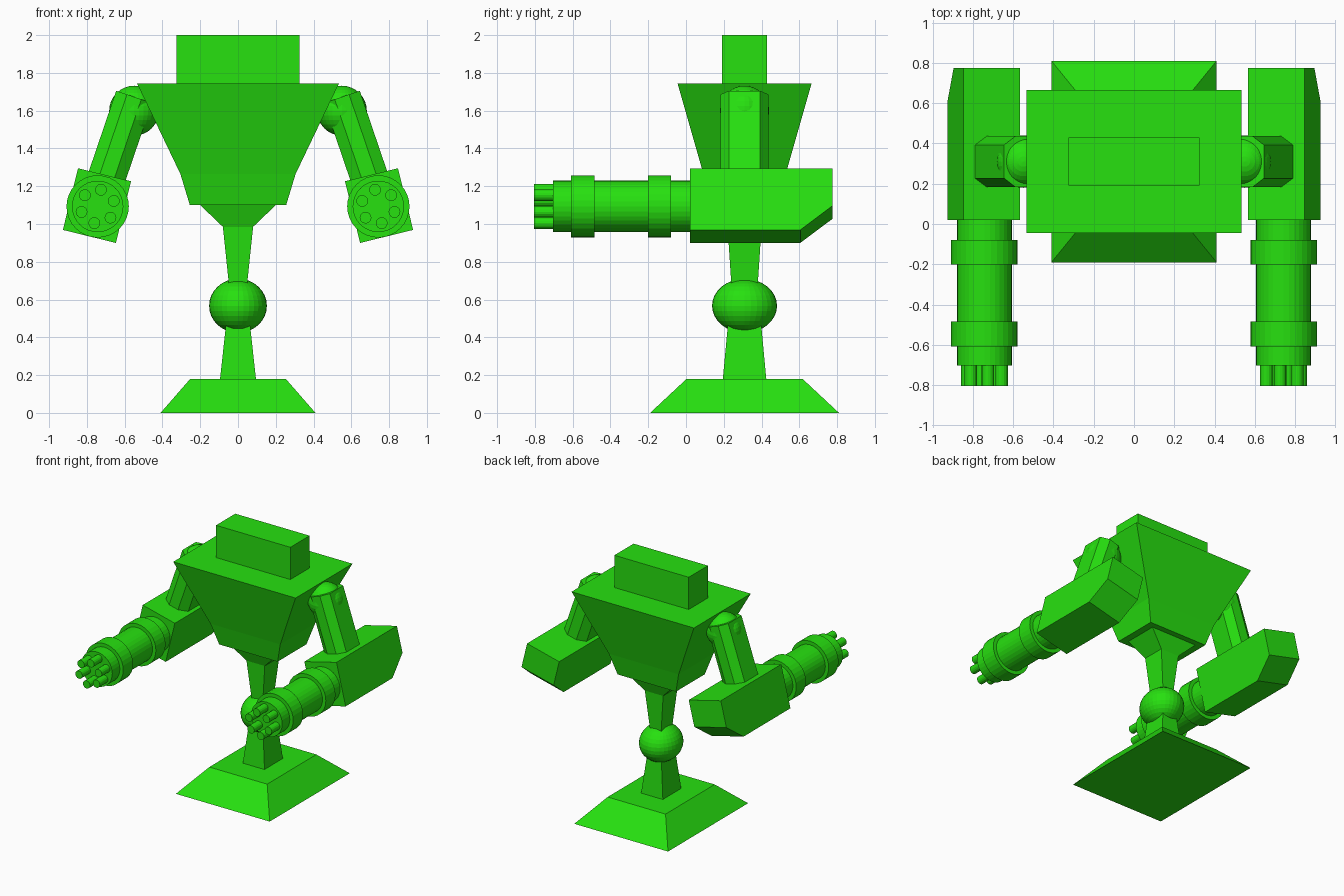
import bpy, bmesh
from math import sin, cos, radians, tau
from mathutils import Matrix, Vector

if "Cube" in bpy.data.objects:
    bpy.data.objects.remove(bpy.data.objects["Cube"])

CY = 0.31  # depth centre of the torso and stand

green = bpy.data.materials.new("green_paint")
green.diffuse_color = (0.02, 0.75, 0.005, 1)
green.use_nodes = True
green.node_tree.nodes["Principled BSDF"].inputs["Base Color"].default_value = green.diffuse_color


def finish(name, bm, mirror=False):
    bmesh.ops.recalc_face_normals(bm, faces=bm.faces)
    me = bpy.data.meshes.new(name)
    bm.to_mesh(me)
    bm.free()
    me.materials.append(green)
    ob = bpy.data.objects.new(name, me)
    bpy.context.collection.objects.link(ob)
    if mirror:
        ob.modifiers.new("mirror", "MIRROR").use_mirror_merge = False
    return ob


def loft(bm, rings):
    """Skin equal-length rings of points and cap both ends."""
    vs = [[bm.verts.new(p) for p in r] for r in rings]
    n = len(rings[0])
    for a, b in zip(vs, vs[1:]):
        for i in range(n):
            j = (i + 1) % n
            bm.faces.new((a[i], a[j], b[j], b[i]))
    bm.faces.new(vs[0][::-1])
    bm.faces.new(vs[-1])


def frustum(name, levels):
    """Stacked rectangles: (z, half width, half depth)."""
    bm = bmesh.new()
    loft(bm, [[(sx * w, CY + sy * d, z) for sx, sy in ((-1, -1), (1, -1), (1, 1), (-1, 1))]
              for z, w, d in levels])
    return finish(name, bm)


def ball(name, centre, radii, mirror=False):
    bm = bmesh.new()
    bmesh.ops.create_uvsphere(bm, u_segments=32, v_segments=16, radius=1)
    bmesh.ops.transform(bm, verts=bm.verts,
                        matrix=Matrix.Translation(centre) @ Matrix.Diagonal((*radii, 1)))
    return finish(name, bm, mirror)


def tube(bm, x, z, steps, sides):
    """Turned shape along y: (y, radius) steps."""
    loft(bm, [[(x + r * cos(tau * i / sides), y, z + r * sin(tau * i / sides))
               for i in range(sides)] for y, r in steps])


# Stand, leg and body
frustum("base", [(0, 0.41, 0.50), (0.18, 0.253, 0.307)])
frustum("lower_leg", [(0.18, 0.095, 0.115), (0.50, 0.06, 0.085)])
ball("knee", (0, CY, 0.567), (0.153, 0.172, 0.143))
frustum("upper_leg", [(0.65, 0.045, 0.068), (0.985, 0.08, 0.09)])
frustum("pelvis", [(0.985, 0.08, 0.09), (1.10, 0.20, 0.135)])
frustum("torso", [(1.10, 0.255, 0.18), (1.265, 0.305, 0.218), (1.745, 0.535, 0.355)])
frustum("head", [(1.745, 0.325, 0.12), (2.0, 0.325, 0.12)])

# Shoulders
ball("shoulder", (-0.55, CY, 1.60), (0.132, 0.13, 0.132), True)

# Upper arms: chamfered bars leaning outward
tilt = radians(18.8)
across = Vector((cos(tilt), 0, -sin(tilt)))
down = Vector((-sin(tilt), 0, -cos(tilt)))
profile = [(-0.1, -0.083), (-0.04, -0.127), (0.04, -0.127), (0.1, -0.083),
           (0.1, 0.083), (0.04, 0.127), (-0.04, 0.127), (-0.1, 0.083)]
bm = bmesh.new()
loft(bm, [[Vector((-0.55, CY, 1.673)) + across * u + Vector((0, v, 0)) + down * t
           for u, v in profile] for t in (0, 0.5)])
finish("upper_arm", bm, True)

# Forearms: side profile (y, distance below top) with a cut lower back corner
roll = radians(13.8)
across = Vector((cos(roll), 0, -sin(roll)))
down = Vector((-sin(roll), 0, -cos(roll)))
side = [(0.02, 0), (0.775, 0), (0.775, 0.205), (0.605, 0.336), (0.02, 0.336)]
bm = bmesh.new()
loft(bm, [[Vector((-0.847, y, 1.295)) + across * u + down * h for y, h in side]
          for u in (0, 0.289)])
finish("forearm", bm, True)

# Gun housings with two collars
GX, GZ, R, C = -0.743, 1.093, 0.136, 0.165
bm = bmesh.new()
tube(bm, GX, GZ, [(0.03, R), (-0.08, R), (-0.08, C), (-0.20, C), (-0.20, R), (-0.485, R),
                  (-0.485, C), (-0.608, C), (-0.608, R), (-0.703, R)], 32)
finish("gun_housing", bm, True)

# Six barrels in a ring
bm = bmesh.new()
for k in range(6):
    a = radians(18.7 + 60 * k)
    tube(bm, GX + 0.09 * cos(a), GZ + 0.09 * sin(a), [(-0.69, 0.031), (-0.805, 0.031)], 16)
finish("gun_barrels", bm, True)
